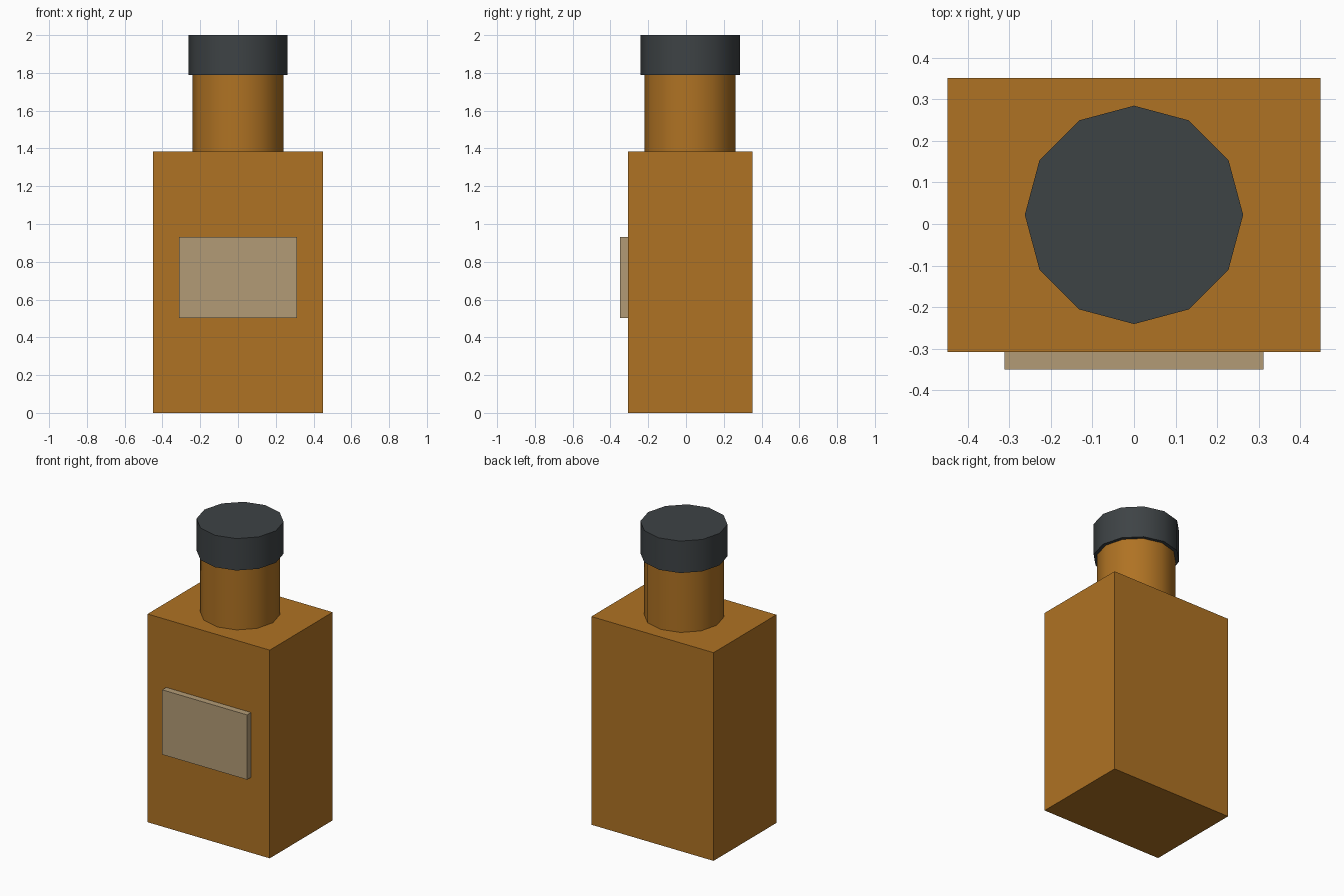
import bpy
import math

if "Cube" in bpy.data.objects:
    bpy.data.objects.remove(bpy.data.objects["Cube"])


def material(name, rgb):
    mat = bpy.data.materials.new(name)
    mat.diffuse_color = (*rgb, 1.0)
    mat.use_nodes = True
    mat.node_tree.nodes["Principled BSDF"].inputs["Base Color"].default_value = mat.diffuse_color
    return mat


amber = material("amber_glass", (0.43, 0.17, 0.017))
dark = material("dark_plastic", (0.048, 0.056, 0.060))
paper = material("paper", (0.45, 0.33, 0.18))


def box(name, x, y, z, mat):
    """Axis-aligned box from (min, max) ranges."""
    spans = (x, y, z)
    bpy.ops.mesh.primitive_cube_add(size=1, location=[(a + b) / 2 for a, b in spans])
    ob = bpy.context.object
    ob.name = name
    ob.scale = [b - a for a, b in spans]
    bpy.ops.object.transform_apply(location=False, rotation=False, scale=True)
    ob.data.materials.append(mat)
    return ob


def drum(name, radius, z0, z1, mat):
    """Twelve-sided upright cylinder on the bottle axis, with smooth sides."""
    bpy.ops.mesh.primitive_cylinder_add(
        vertices=12, radius=radius, depth=z1 - z0, location=(0, 0.022, (z0 + z1) / 2))
    ob = bpy.context.object
    ob.name = name
    ob.data.materials.append(mat)
    bpy.ops.object.shade_smooth_by_angle(angle=math.radians(40))
    return ob


# Rectangular bottle body
box("bottle_body", (-0.449, 0.449), (-0.308, 0.352), (0, 1.383), amber)

# Label plate on the front face
box("label", (-0.312, 0.312), (-0.35, -0.307), (0.502, 0.932), paper)

# Neck and cap
drum("bottle_neck", 0.241, 1.38, 1.792, amber)
drum("cap", 0.263, 1.788, 2.0, dark)
